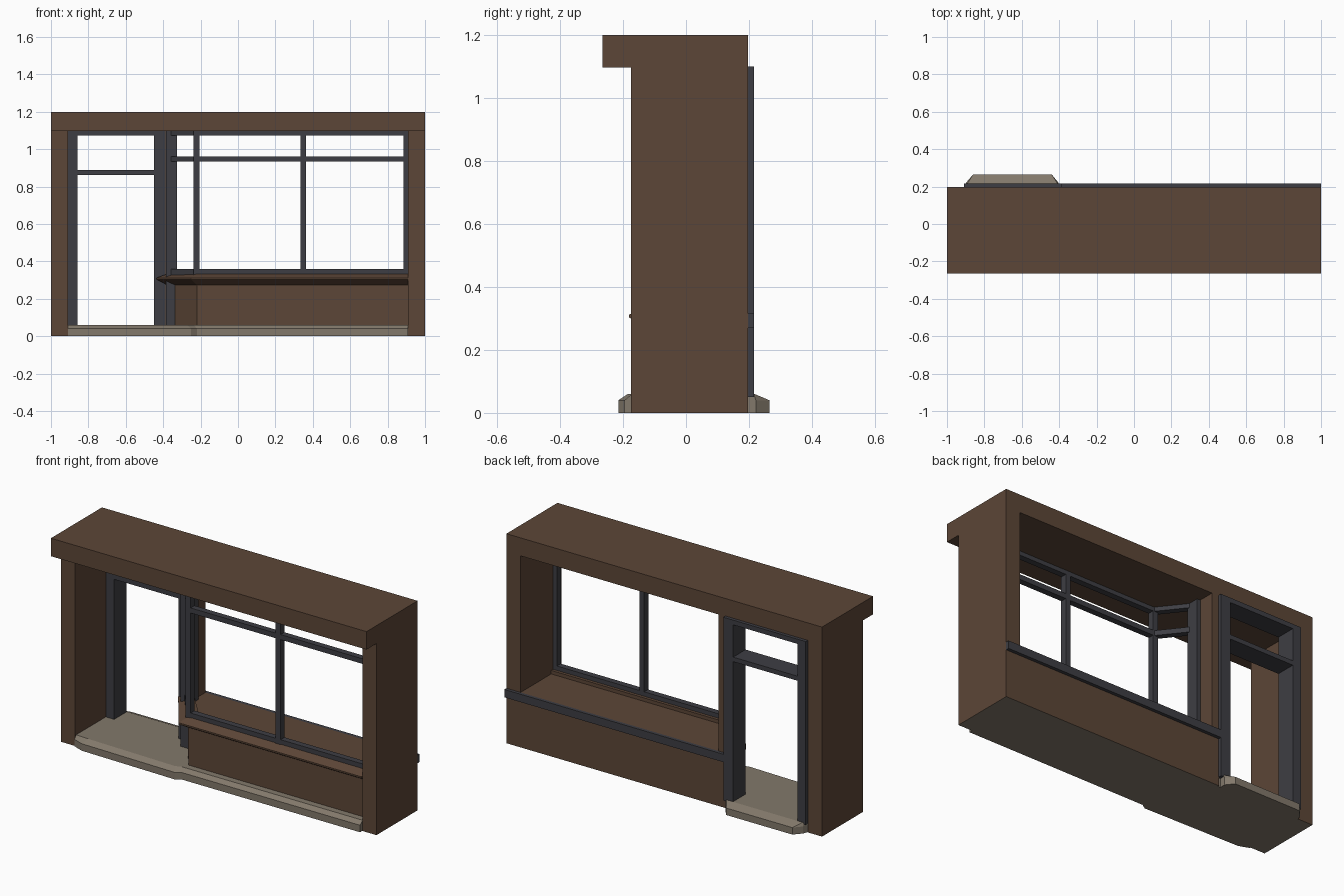
import bpy, bmesh
from mathutils import Vector

if "Cube" in bpy.data.objects:
    bpy.data.objects.remove(bpy.data.objects["Cube"])


def material(name, rgb):
    m = bpy.data.materials.new(name)
    m.diffuse_color = (*rgb, 1)
    m.use_nodes = True
    m.node_tree.nodes["Principled BSDF"].inputs["Base Color"].default_value = m.diffuse_color
    return m


WOOD = material("brown_wood", (0.107, 0.061, 0.038))
FRAME = material("dark_frame", (0.048, 0.048, 0.057))
STONE = material("taupe_stone", (0.225, 0.190, 0.147))


def loft(name, rings, mat, under=None):
    """Join stacked rings of (x, y, z) points and cap both ends."""
    bm = bmesh.new()
    vs = [[bm.verts.new(p) for p in r] for r in rings]
    n = len(rings[0])
    for a, b in zip(vs, vs[1:]):
        for i in range(n):
            j = (i + 1) % n
            bm.faces.new((a[i], a[j], b[j], b[i]))
    bm.faces.new(vs[0][::-1])
    bm.faces.new(vs[-1])
    bmesh.ops.recalc_face_normals(bm, faces=bm.faces)
    me = bpy.data.meshes.new(name)
    me.materials.append(mat)
    if under:  # faces resting on the ground take the second colour
        me.materials.append(under)
        for f in bm.faces:
            if f.normal.z < -0.9 and f.calc_center_median().z < 0.01:
                f.material_index = 1
    bm.to_mesh(me)
    bm.free()
    ob = bpy.data.objects.new(name, me)
    bpy.context.collection.objects.link(ob)
    return ob


def prism(name, plan, z0, z1, mat, under=None):
    return loft(name, [[(x, y, z) for x, y in plan] for z in (z0, z1)], mat, under)


def box(name, x0, x1, y0, y1, z0, z1, mat, under=None):
    return prism(name, [(x0, y0), (x1, y0), (x1, y1), (x0, y1)], z0, z1, mat, under)


def rail(name, p, q, z0, z1, width):
    """Horizontal bar between two plan points."""
    p, q = Vector(p), Vector(q)
    d = (q - p).normalized() * width / 2
    s = Vector((-d.y, d.x))
    prism(name, [p - s, q - s, q + s, p + s], z0, z1, FRAME)


F, B, TOP = -0.175, 0.197, 1.097   # wall front, wall back, opening top

# Header with overhanging fascia, as one side profile run along x
side = [(-0.265, TOP), (B, TOP), (B, 1.2), (-0.265, 1.2)]
loft("header", [[(x, y, z) for y, z in side] for x in (-1, 1)], WOOD)

# End piers
for name, x in (("left_pier", -1), ("right_pier", 0.91)):
    box(name, x, x + 0.09, F, B, 0, TOP, WOOD, STONE)

# Stone floor slab with sloped front and back edges
low = [(-0.91, -0.18), (-0.85, -0.203), (-0.25, -0.215), (-0.22, -0.195), (0.91, -0.195),
       (0.91, 0.19), (-0.405, 0.19), (-0.405, 0.222), (-0.44, 0.265), (-0.86, 0.265),
       (-0.897, 0.222), (-0.91, 0.19)]
high = [(-0.91, -0.165), (-0.83, -0.17), (-0.27, -0.185), (-0.235, -0.172), (0.91, -0.172),
        (0.91, 0.19), (-0.405, 0.19), (-0.405, 0.215), (-0.41, 0.218), (-0.89, 0.218),
        (-0.897, 0.215), (-0.91, 0.19)]
loft("floor_slab", [[(x, y, 0) for x, y in low],
                    [(x, y, 0.04) for x, y in low],
                    [(x, y, 0.06) for x, y in high]], STONE)

# Display base under the window, following the angled entry
prism("display_base", [(-0.39, B - 0.01), (-0.38, 0.09), (-0.22, -0.135), (0.91, -0.135),
                       (0.91, B - 0.01)], 0.02, 0.315, WOOD)
box("back_lower_wall", -0.39, 0.91, 0.187, B, 0, 0.315, WOOD, STONE)

# Projecting sill: underside, nose, sloped top
inner = [(0.91, -0.13), (-0.22, -0.13), (-0.375, 0.09)]
nose = [(0.91, -0.181), (-0.25, -0.181), (-0.435, 0.08)]
rear = [(-0.35, 0.12), (0.91, -0.05)]
rear = [(-0.35, 0.10), (-0.19, -0.08), (0.91, -0.08)]
loft("window_sill", [[(x, y, z) for x, y in pts + rear] for pts, z in
                     ((inner, 0.272), (nose, 0.303), (nose, 0.312), (inner, 0.335))], WOOD)

# Dark ledge across the back
box("back_ledge", -0.40, 1.0, B, 0.216, 0.27, 0.315, FRAME)

# Shop window: front run plus pane angled back towards the door
corner, end, right = (-0.222, -0.115), (-0.36, 0.06), (0.91, -0.115)
for label, z0, z1 in (("bottom", 0.315, 0.36), ("transom", 0.933, 0.962), ("top", 1.073, 1.1)):
    rail("window_%s_rail" % label, corner, right, z0, z1, 0.035)
    rail("angled_%s_rail" % label, corner, end, z0, z1, 0.035)
for i, x in enumerate((-0.222, 0.348, 0.898)):
    w = 0.012 if i == 2 else 0.015
    box("window_mullion_%d" % i, x - w, x + w, -0.135, -0.097, 0.315, TOP, FRAME)
box("angled_pane_post", -0.385, -0.325, 0.03, 0.105, 0.06, TOP, FRAME)

# Brown lining between the window post and the back
box("partition_lining", -0.39, -0.345, 0.105, B, 0.06, TOP, WOOD)

# Deep door frame with transom
D0, D1 = 0.103, 0.216
box("door_left_post", -0.91, -0.857, D0, D1, 0.05, 1.1, FRAME)
box("door_right_post", -0.45, -0.388, D0, D1, 0.05, 1.1, FRAME)
box("door_top_rail", -0.857, -0.45, D0, D1, 1.073, 1.1, FRAME)
box("door_transom", -0.857, -0.45, D0, D1, 0.862, 0.888, FRAME)
